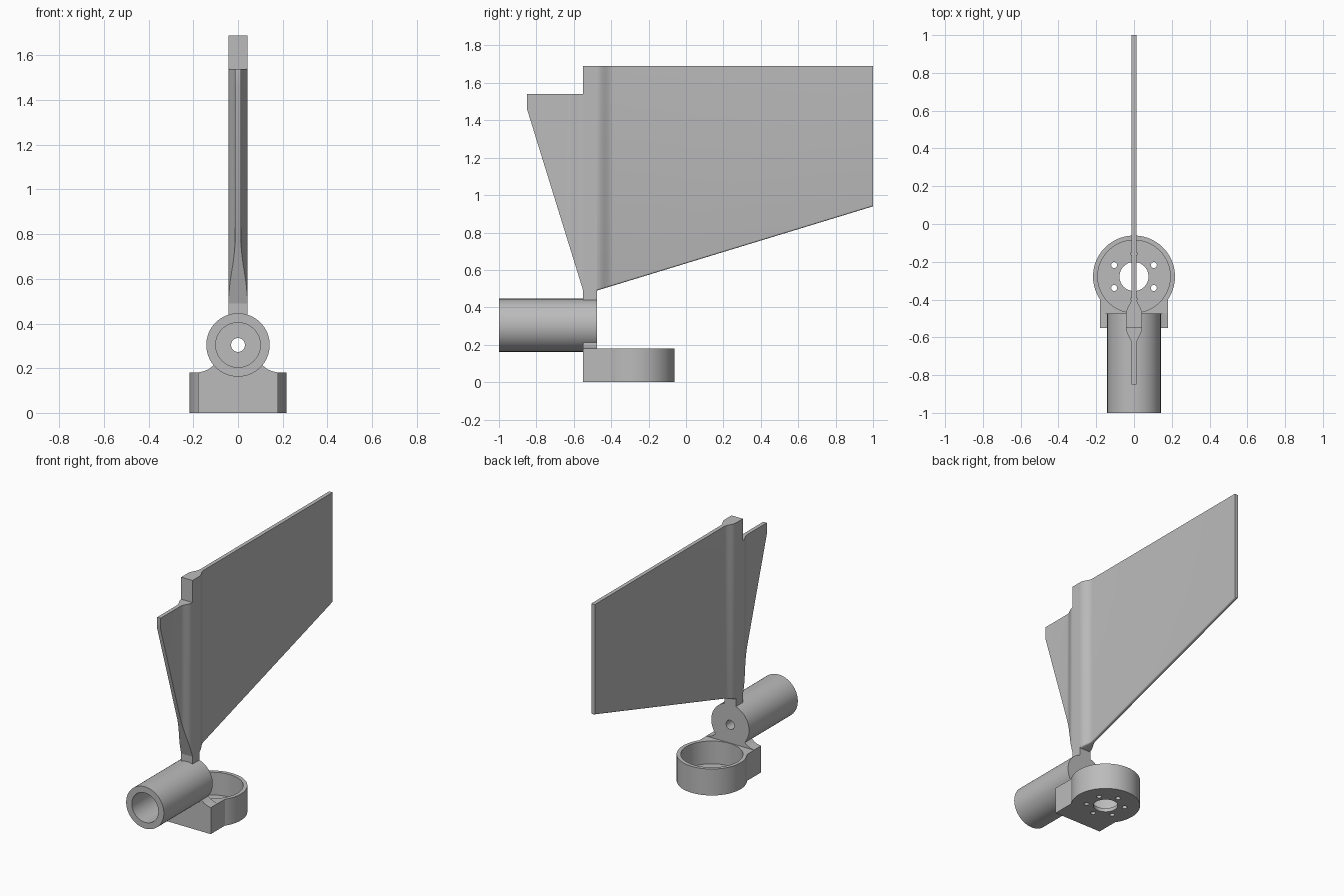
import bpy, bmesh, math
from mathutils import Vector

if "Cube" in bpy.data.objects:
    bpy.data.objects.remove(bpy.data.objects["Cube"], do_unlink=True)

grey = bpy.data.materials.new("plain grey")
grey.use_nodes = True
grey.diffuse_color = (0.5, 0.5, 0.5, 1)
grey.node_tree.nodes["Principled BSDF"].inputs["Base Color"].default_value = (0.5, 0.5, 0.5, 1)

FRONT, BACK = -0.55, -0.475      # post faces
HALF, THIN = 0.0425, 0.013       # half widths of post and fin
TOP = 1.69


def finish(name, bm):
    bmesh.ops.remove_doubles(bm, verts=bm.verts, dist=1e-5)
    bmesh.ops.recalc_face_normals(bm, faces=bm.faces)
    mesh = bpy.data.meshes.new(name)
    bm.to_mesh(mesh)
    bm.free()
    mesh.materials.append(grey)
    ob = bpy.data.objects.new(name, mesh)
    bpy.context.collection.objects.link(ob)
    return ob


def smooth(ob):
    bpy.ops.object.select_all(action='DESELECT')
    ob.select_set(True)
    bpy.context.view_layer.objects.active = ob
    bpy.ops.object.shade_smooth_by_angle(angle=math.radians(30))


def prism(points, offset):
    """Extrude a closed outline of 3D points by an offset."""
    bm = bmesh.new()
    face = bm.faces.new([bm.verts.new(p) for p in points])
    ext = bmesh.ops.extrude_face_region(bm, geom=[face], use_keep_orig=True)
    moved = [g for g in ext["geom"] if isinstance(g, bmesh.types.BMVert)]
    bmesh.ops.translate(bm, vec=offset, verts=moved)
    bmesh.ops.recalc_face_normals(bm, faces=bm.faces)
    return bm


def slice_off(bm, co, no):
    """Remove everything on the positive side of a plane; return the cap edges."""
    cut = bmesh.ops.bisect_plane(bm, geom=bm.verts[:] + bm.edges[:] + bm.faces[:],
                                 plane_co=co, plane_no=no, clear_outer=True)
    edges = [e for e in cut["geom_cut"] if isinstance(e, bmesh.types.BMEdge)]
    bmesh.ops.holes_fill(bm, edges=edges, sides=0)
    return edges


def fin_plan(root, tip, flare, z):
    """Plan outline of a fin that eases from post width to fin width."""
    side = []
    sign = 1 if tip > root else -1
    for i in range(13):
        t = i / 12
        ease = (1 + math.cos(math.pi * t)) / 2
        side.append((THIN + (HALF - THIN) * ease, root + sign * flare * t, z))
    side.append((THIN, tip, z))
    return side + [(-x, y, h) for x, y, h in reversed(side)]


# Tail fin with sloping, rounded lower edge
bm = prism(fin_plan(BACK, 1.0, 0.085, 0.4), (0, 0, TOP - 0.4))
slope = Vector((0, 0.45, -1.475)).normalized()
edges = slice_off(bm, (0, BACK, 0.49), slope)
long_edges = [e for e in edges if abs(e.verts[0].co.y - e.verts[1].co.y) > 1e-4]
bmesh.ops.bevel(bm, geom=long_edges, offset=0.009, segments=4, profile=0.5, affect='EDGES')
smooth(finish("tail_fin", bm))

# Front fin with slanted leading edge
bm = prism(fin_plan(FRONT, -0.85, 0.09, 0.4), (0, 0, 1.14))
slice_off(bm, (0, FRONT, 0.49), Vector((0, -0.97, -0.30)).normalized())
smooth(finish("front_fin", bm))

# Upright post
finish("post", prism([(-HALF, FRONT, 0.41), (HALF, FRONT, 0.41),
                      (HALF, BACK, 0.41), (-HALF, BACK, 0.41)], (0, 0, TOP - 0.41)))

# Boom socket: turned tube with a drilled end wall
section = [(0.031, BACK), (0.142, BACK), (0.142, -1), (0.1, -1), (0.1, FRONT), (0.031, FRONT)]
bm = bmesh.new()
ring = [bm.verts.new((r, y, 0.304)) for r, y in section]
loop = [bm.edges.new((ring[i], ring[(i + 1) % len(ring)])) for i in range(len(ring))]
bmesh.ops.spin(bm, geom=ring + loop, cent=(0, 0, 0.304), axis=(0, 1, 0),
               angle=math.tau, steps=64)
smooth(finish("boom_socket", bm))

# Filleted web joining the socket to the motor mount
half = [(0.18, 0.16), (0.18, 0.181), (0.155, 0.186), (0.132, 0.195), (0.11, 0.213)]
outline = half + [(-x, z) for x, z in reversed(half)]
smooth(finish("socket_web", prism([(x, FRONT, z) for x, z in outline], (0, BACK - FRONT, 0))))

# Motor mount: round cup merged with a square block
CY, R, BLOCK, HEIGHT = -0.278, 0.217, 0.18, 0.18
start = -math.acos(BLOCK / R)
sweep = math.pi - 2 * start
plan = [(R * math.cos(start + sweep * i / 64), CY + R * math.sin(start + sweep * i / 64), 0)
        for i in range(65)]
plan += [(-BLOCK, FRONT, 0), (BLOCK, FRONT, 0)]
mount = finish("motor_mount", prism(plan, (0, 0, HEIGHT)))


def drill(x, y, radius, bottom, sides):
    bm = bmesh.new()
    bmesh.ops.create_cone(bm, cap_ends=True, segments=sides, radius1=radius,
                          radius2=radius, depth=0.4)
    bmesh.ops.translate(bm, vec=(x, y, bottom + 0.2), verts=bm.verts)
    cutter = finish("cutter", bm)
    cutter.hide_render = True
    mod = mount.modifiers.new("drill", 'BOOLEAN')
    mod.operation, mod.solver, mod.object = 'DIFFERENCE', 'EXACT', cutter
    bpy.context.view_layer.objects.active = mount
    bpy.ops.object.modifier_apply(modifier=mod.name)
    bpy.data.objects.remove(cutter, do_unlink=True)


# Pocket, shaft hole and six screw holes
drill(0, CY, 0.192, 0.025, 64)
drill(0, CY, 0.077, -0.1, 40)
for k in range(6):
    a = math.radians(30 + 60 * k)
    drill(0.121 * math.cos(a), CY + 0.121 * math.sin(a), 0.016, -0.1, 20)
smooth(mount)
